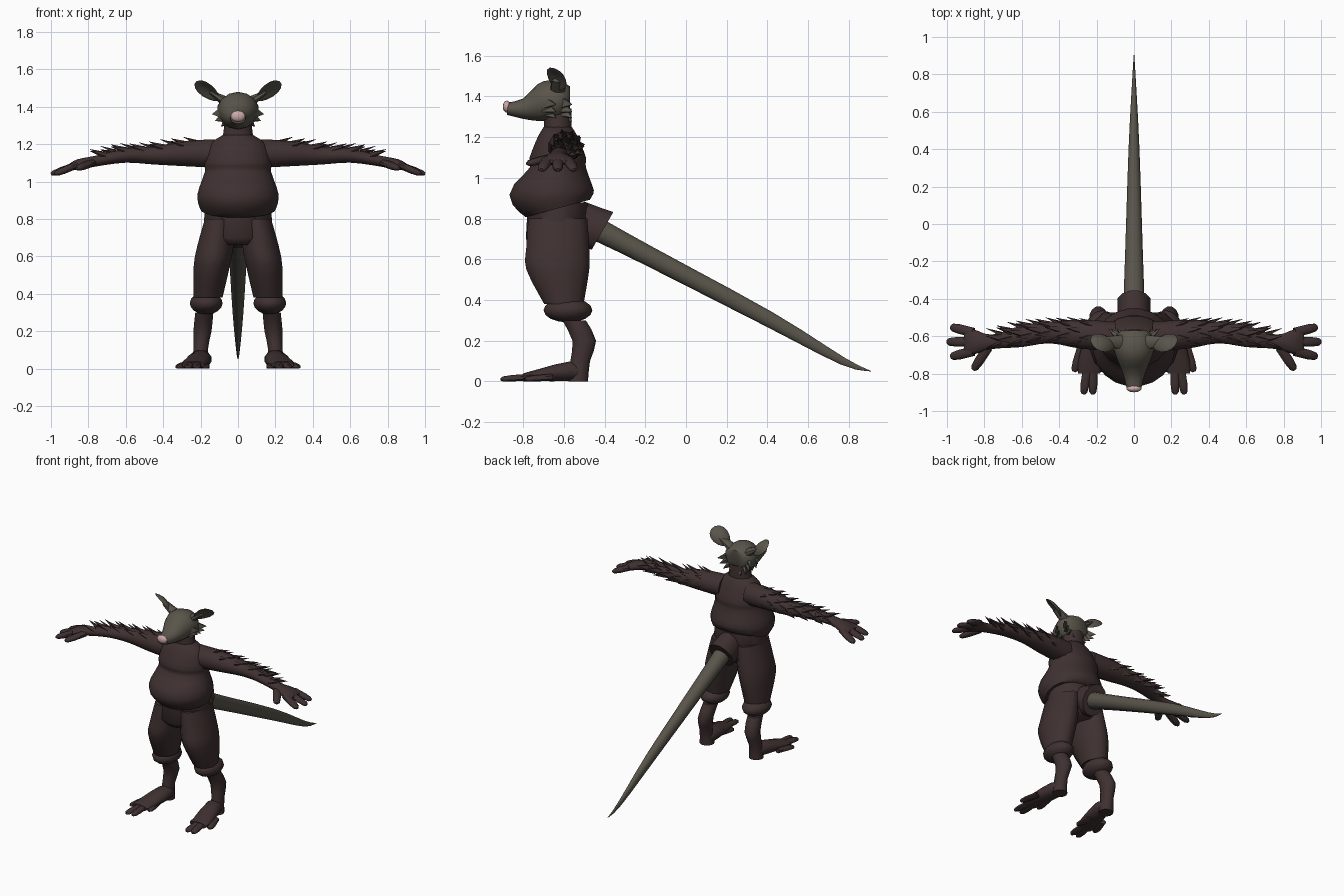
import bpy, bmesh, math
from mathutils import Vector, Matrix

cube = bpy.data.objects.get("Cube")
if cube:
    bpy.data.objects.remove(cube, do_unlink=True)


def material(name, red, green, blue):
    mat = bpy.data.materials.new(name)
    mat.use_nodes = True
    mat.diffuse_color = (red, green, blue, 1)
    shader = next(node for node in mat.node_tree.nodes if node.type == 'BSDF_PRINCIPLED')
    shader.inputs["Base Color"].default_value = (red, green, blue, 1)
    return mat


BROWN = material("dark_brown", .05, .03, .03)
GREY = material("olive_grey", .1, .09, .07)
PINK = material("pink", .6, .4, .4)

RIGHT, BACK, UP = Vector((1, 0, 0)), Vector((0, 1, 0)), Vector((0, 0, 1))
# Every part is laid out around the upright spine line
SPINE = Vector((0, -.63, 0))


def smooth(keys, steps=3):
    """Pass a smooth curve through key rings."""
    keys = [Vector(key) for key in keys]
    padded = [keys[0], *keys, keys[-1]]
    rings = []
    for before, start, end, after in zip(padded, padded[1:], padded[2:], padded[3:]):
        for step in range(steps):
            hull = [start, start + (end - before) / 6, end - (after - start) / 6, end]
            while len(hull) > 1:
                hull = [p.lerp(q, step / steps) for p, q in zip(hull, hull[1:])]
            rings.append(hull[0])
    return rings + [keys[-1]]


def loft(bm, rings, ref, sides=12, axis=None):
    """Skin elliptical rings: x, y, z, side radius, radius along ref."""
    centres = [Vector(ring[:3]) for ring in rings]
    last = len(centres) - 1
    loops = []
    for i, ring in enumerate(rings):
        tangent = axis or (centres[min(i + 1, last)] - centres[max(i - 1, 0)]).normalized()
        side = ref.cross(tangent).normalized() * ring[3]
        top = tangent.cross(side.normalized()) * ring[4]
        angles = [math.tau * (k + .5) / sides for k in range(sides)]
        loops.append([bm.verts.new(centres[i] + side * math.cos(angle) + top * math.sin(angle))
                      for angle in angles])
    for lower, upper in zip(loops, loops[1:]):
        for k in range(sides):
            n = (k + 1) % sides
            bm.faces.new((lower[k], lower[n], upper[n], upper[k]))
    bm.faces.new(loops[0])
    bm.faces.new(loops[-1])


def ball(bm, centre, size):
    shape = Matrix.Translation(centre) @ Matrix.Diagonal((*size, 1))
    bmesh.ops.create_uvsphere(bm, u_segments=14, v_segments=8, radius=1, matrix=shape)


def tuft(bm, root, tip, width, ref):
    """Flat pointed lock of fur."""
    loft(bm, [(*root, width, width / 2), (*tip, .001, .001)], ref, sides=4)


def digit(bm, root, tip, radius):
    """Blunt finger or toe."""
    root, tip = Vector(root), Vector(tip)
    rings = []
    for along, scale in ((0, 1), (.6, 1), (.9, .8), (1, .4)):
        rings.append((*root.lerp(tip, along), radius * scale, radius * scale * .7))
    loft(bm, rings, UP, sides=8)


def finish(name, bm, mat, mirror=False, sharp=55):
    bmesh.ops.recalc_face_normals(bm, faces=bm.faces)
    mesh = bpy.data.meshes.new(name)
    bm.to_mesh(mesh)
    bm.free()
    mesh.materials.append(mat)
    mesh.shade_smooth()
    mesh.set_sharp_from_angle(angle=math.radians(sharp))
    part = bpy.data.objects.new(name, mesh)
    part.location = SPINE
    bpy.context.collection.objects.link(part)
    if mirror:
        part.modifiers.new("mirror", 'MIRROR')


# Torso with a round belly and a hem that dips at the front
bm = bmesh.new()
torso = [(0, 0, .85, .2, .16), (0, -.03, .93, .22, .21), (0, 0, 1.05, .18, .14),
         (0, 0, 1.1, .18, .14), (0, 0, 1.2, .15, .1), (0, 0, 1.25, .08, .07)]
loft(bm, smooth(torso), BACK, sides=20, axis=UP)
for vert in bm.verts:
    fade = max(0, min(1, (.95 - vert.co.z) / .1))
    vert.co.z += vert.co.y * fade * .27
finish("torso", bm, BROWN)

# Neck
bm = bmesh.new()
loft(bm, [(0, 0, 1.2, .09, .07), (0, 0, 1.34, .07, .07)], BACK, axis=UP)
finish("neck", bm, BROWN)

# Trousers: hips, then one puffed leg and its cuff, mirrored
bm = bmesh.new()
loft(bm, [(0, 0, .88, .18, .15), (0, 0, .7, .19, .16), (0, 0, .66, .12, .13)], BACK, sides=16, axis=UP)
finish("trouser_hips", bm, BROWN)

bm = bmesh.new()
leg = [(.1, 0, .8, .08, .15), (.12, 0, .66, .1, .16), (.14, 0, .55, .1, .16), (.16, .03, .38, .08, .1)]
loft(bm, smooth(leg), BACK, axis=UP)
finish("trouser_legs", bm, BROWN, mirror=True)

bm = bmesh.new()
ball(bm, (.17, .05, .35), (.09, .12, .06))
finish("trouser_cuffs", bm, BROWN, mirror=True)

# Shins
bm = bmesh.new()
shin = [(.18, .08, .3, .05, .06), (.19, .13, .2, .05, .06), (.2, .11, .1, .04, .05), (.2, .1, 0, .05, .05)]
loft(bm, smooth(shin, 2), BACK, axis=UP)
finish("shins", bm, BROWN, mirror=True)

# Long flat feet with four toes, the middle pair longest
bm = bmesh.new()
foot = [(.2, .14, .04, .03, .03), (.2, .06, .05, .06, .05), (.23, -.1, .03, .07, .03), (.24, -.17, .02, .06, .02)]
loft(bm, smooth(foot, 2), UP, axis=-BACK)
for i, reach in enumerate((.16, .28, .28, .16)):
    digit(bm, (.19 + i * .03, .13 - reach, .02), (.17 + i * .05, -reach, .01), .026)
for vert in bm.verts:
    vert.co.z = max(vert.co.z, 0)
finish("feet", bm, BROWN, mirror=True)

# Arms spread to the sides, ending in flat palms
bm = bmesh.new()
arm = smooth([(.1, .03, 1.15, .08, .08), (.28, .04, 1.15, .07, .08), (.45, .05, 1.14, .05, .06),
              (.6, .03, 1.14, .04, .06), (.76, 0, 1.11, .03, .04), (.86, 0, 1.09, .03, .07),
              (.91, 0, 1.08, .01, .06)])
loft(bm, arm, BACK, axis=RIGHT)
finish("arms", bm, BROWN, mirror=True)

# Three fanned fingers and a thumb
bm = bmesh.new()
for i in (-1, 0, 1):
    digit(bm, (.86, i * .05, 1.09), (1 - abs(i) * .02, i * .08, 1.04), .028)
digit(bm, (.78, -.03, 1.1), (.86, -.15, 1.07), .028)
finish("fingers", bm, BROWN, mirror=True)

# Fur locks in staggered rows over the top and back of the arms
bm = bmesh.new()
for i, (x, y, z, high, deep) in enumerate(arm[2:12]):
    for k in range(3):
        angle = math.radians(60 * k + 30 * (i % 2) - 20)
        out = Vector((0, math.cos(angle), math.sin(angle)))
        root = Vector((x, y + out.y * deep * .8, z + out.z * high * .8))
        tuft(bm, root, root + out * .03 + RIGHT * .08, .025, out)
finish("arm_fur", bm, BROWN, mirror=True, sharp=30)

# Tail and the sleeve it leaves the trousers through
bm = bmesh.new()
sleeve = [(0, .08, .8, .08, .1), (0, .16, .76, .09, .11), (0, .22, .74, .09, .11)]
loft(bm, sleeve, UP, axis=Vector((0, .87, -.5)))
finish("tail_sleeve", bm, BROWN, sharp=40)

bm = bmesh.new()
tail = [(0, .17, .76, .06, .06), (0, .44, .62, .05, .05), (0, 1.03, .31, .03, .04),
        (0, 1.4, .1, .01, .02), (0, 1.54, .05, .001, .001)]
loft(bm, smooth(tail), UP)
finish("tail", bm, GREY)

# Head tapering into the snout
bm = bmesh.new()
head = [(0, -.25, 1.34, .04, .03), (0, -.17, 1.34, .06, .05), (0, -.1, 1.37, .09, .09),
        (0, -.04, 1.38, .11, .1), (0, .02, 1.38, .11, .09), (0, .06, 1.39, .07, .06)]
loft(bm, smooth(head, 2), UP, sides=14, axis=BACK)
finish("head", bm, GREY)

# Nose
bm = bmesh.new()
ball(bm, (0, -.25, 1.35), (.04, .02, .03))
finish("nose", bm, PINK)

# Cheek fur: two fans of locks sweeping down and back
bm = bmesh.new()
for depth in (-.06, .02):
    middle = Vector((0, depth, 1.38))
    for i in range(4):
        angle = math.radians(-10 - 20 * i)
        out = Vector((math.cos(angle) * .14, 0, math.sin(angle) * .11))
        tuft(bm, middle + out * .6, middle + out + BACK * .05, .04, RIGHT)
finish("cheek_fur", bm, GREY, mirror=True, sharp=30)

# Large cupped ears on short stalks
bm = bmesh.new()
along = Vector((.8, 0, .6))
across = Vector((-.36, -.8, .48))
facing = along.cross(across)
ball(bm, (0, 0, 0), (1, 1, 1))
for vert in bm.verts:
    a, b, c = vert.co
    cup = c * .01 + (a * a + b * b - .5) * .02
    vert.co = Vector((.16, 0, 1.49)) + along * a * .08 + across * b * (.06 + a * .01) + facing * cup
loft(bm, [(.07, 0, 1.43, .03, .04), (.15, 0, 1.48, .01, .03)], BACK, sides=8)
finish("ears", bm, GREY, mirror=True)
